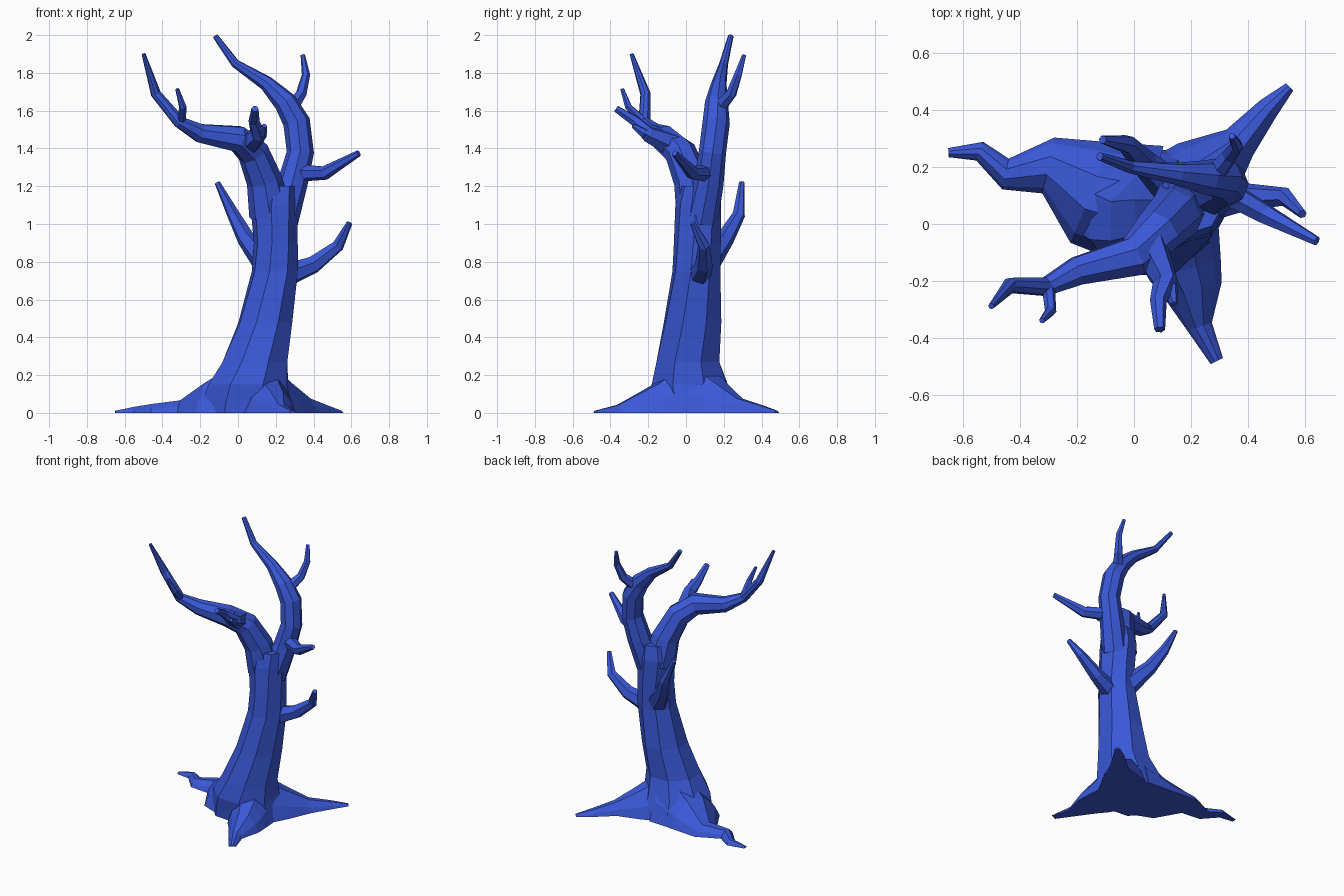
import bpy, bmesh, math
from mathutils import Vector

bark = bpy.data.materials.new("blue bark")
bark.diffuse_color = (0.042, 0.098, 0.68, 1)


def loft(name, rings):
    """Skin a list of equal-length vertex rings and cap both ends."""
    bm = bmesh.new()
    vr = [[bm.verts.new(p) for p in r] for r in rings]
    n = len(vr[0])
    for a, b in zip(vr, vr[1:]):
        for i in range(n):
            j = (i + 1) % n
            bm.faces.new((a[i], a[j], b[j], b[i]))
    bm.faces.new(vr[0][::-1])
    bm.faces.new(vr[-1])
    bmesh.ops.recalc_face_normals(bm, faces=bm.faces)
    me = bpy.data.meshes.new(name)
    bm.to_mesh(me)
    bm.free()
    me.materials.append(bark)
    ob = bpy.data.objects.new(name, me)
    bpy.context.collection.objects.link(ob)
    return ob


def tube(name, path, sides=6):
    """Tapered faceted branch through (x, y, z, radius) points."""
    pts = [Vector(p[:3]) for p in path]
    tans = []
    for i in range(len(pts)):
        a, b = pts[max(i - 1, 0)], pts[min(i + 1, len(pts) - 1)]
        tans.append((b - a).normalized())
    u = tans[0].orthogonal().normalized()
    rings = []
    for p, t, row in zip(pts, tans, path):
        u = (u - t * u.dot(t)).normalized()
        v = t.cross(u)
        rings.append([p + row[3] * 1.06 * (u * math.cos(k * math.tau / sides)
                                           + v * math.sin(k * math.tau / sides))
                      for k in range(sides)])
    loft(name, rings)


def root(name, path):
    """Flat-bottomed root through (x, y, half_width, height) points."""
    section = [(-1, 0), (-0.8, 0.45), (-0.32, 0.95), (0.32, 0.95), (0.8, 0.45), (1, 0)]
    pts = [Vector((p[0], p[1], 0)) for p in path]
    rings = []
    for i, (p, row) in enumerate(zip(pts, path)):
        t = (pts[min(i + 1, len(pts) - 1)] - pts[max(i - 1, 0)]).normalized()
        side = Vector((-t.y, t.x, 0))
        rings.append([p + side * s * row[2] + Vector((0, 0, h * row[3])) for s, h in section])
    loft(name, rings)


# Trunk: leaning, slightly twisted stack of eight-sided rings (z, cx, cy, rx, ry)
trunk = [(0.0, 0.05, 0.05, 0.26, 0.23), (0.07, 0.05, 0.04, 0.25, 0.225),
         (0.15, 0.055, 0.02, 0.225, 0.215), (0.27, 0.09, 0.01, 0.185, 0.18),
         (0.48, 0.145, 0.035, 0.15, 0.16), (0.75, 0.195, 0.055, 0.125, 0.13),
         (0.9, 0.2, 0.06, 0.118, 0.126), (1.1, 0.19, 0.065, 0.125, 0.122),
         (1.2, 0.2, 0.068, 0.11, 0.1)]
loft("trunk", [[(cx + rx * math.cos(k * math.tau / 8 + 0.3 + z * 0.35),
                 cy + ry * math.sin(k * math.tau / 8 + 0.3 + z * 0.35), z) for k in range(8)]
               for z, cx, cy, rx, ry in trunk])

# Roots
root("left_root", [(0.05, 0.06, 0.22, 0.3), (-0.15, 0.11, 0.19, 0.17), (-0.3, 0.205, 0.1, 0.07),
                   (-0.45, 0.175, 0.055, 0.05), (-0.54, 0.255, 0.035, 0.035),
                   (-0.65, 0.25, 0.016, 0.012)])
root("back_root", [(0.13, 0.06, 0.19, 0.28), (0.25, 0.18, 0.14, 0.17), (0.37, 0.285, 0.065, 0.08),
                   (0.47, 0.405, 0.04, 0.04), (0.545, 0.48, 0.018, 0.012)])
root("front_root", [(0.13, 0.0, 0.17, 0.28), (0.18, -0.16, 0.13, 0.16), (0.205, -0.23, 0.105, 0.12),
                    (0.23, -0.36, 0.045, 0.045), (0.29, -0.48, 0.024, 0.012)])

# Two main limbs
tube("right_limb", [(0.23, 0.08, 1.02, 0.085), (0.29, 0.12, 1.22, 0.075), (0.33, 0.14, 1.38, 0.068),
                    (0.31, 0.16, 1.54, 0.068), (0.25, 0.162, 1.645, 0.058),
                    (0.15, 0.175, 1.745, 0.038), (-0.015, 0.2, 1.85, 0.022),
                    (-0.12, 0.237, 1.995, 0.014)], 8)
tube("left_limb", [(0.17, 0.06, 1.05, 0.105), (0.14, 0.03, 1.23, 0.09), (0.08, -0.03, 1.38, 0.08),
                   (0.0, -0.115, 1.45, 0.07), (-0.2, -0.165, 1.48, 0.05),
                   (-0.31, -0.22, 1.54, 0.032), (-0.435, -0.215, 1.69, 0.026),
                   (-0.5, -0.288, 1.9, 0.01)], 8)

# Smaller branches and twigs
twigs = {
    "left_limb_twig": [(-0.3, -0.22, 1.54, 0.022), (-0.292, -0.305, 1.62, 0.019),
                       (-0.322, -0.338, 1.715, 0.01)],
    "front_stub": [(0.05, -0.07, 1.42, 0.065), (0.11, -0.2, 1.475, 0.042),
                   (0.085, -0.27, 1.545, 0.028), (0.09, -0.37, 1.61, 0.018)],
    "front_stub_spur": [(0.1, -0.19, 1.47, 0.035), (0.13, -0.23, 1.485, 0.025),
                        (0.14, -0.28, 1.52, 0.012)],
    "crown_twig": [(0.27, 0.16, 1.6, 0.04), (0.335, 0.24, 1.69, 0.028),
                   (0.36, 0.275, 1.79, 0.021), (0.343, 0.308, 1.895, 0.011)],
    "upper_right_branch": [(0.31, 0.12, 1.27, 0.045), (0.46, 0.035, 1.27, 0.035),
                           (0.64, -0.06, 1.375, 0.016)],
    "lower_right_branch": [(0.26, 0.07, 0.73, 0.06), (0.4, 0.095, 0.785, 0.045),
                           (0.53, 0.095, 0.885, 0.031), (0.59, 0.035, 1.005, 0.015)],
    "lower_left_branch": [(0.16, 0.1, 0.78, 0.07), (0.04, 0.21, 0.925, 0.045),
                          (-0.025, 0.28, 1.05, 0.032), (-0.11, 0.295, 1.22, 0.014)],
}
for name, path in twigs.items():
    tube(name, path)
